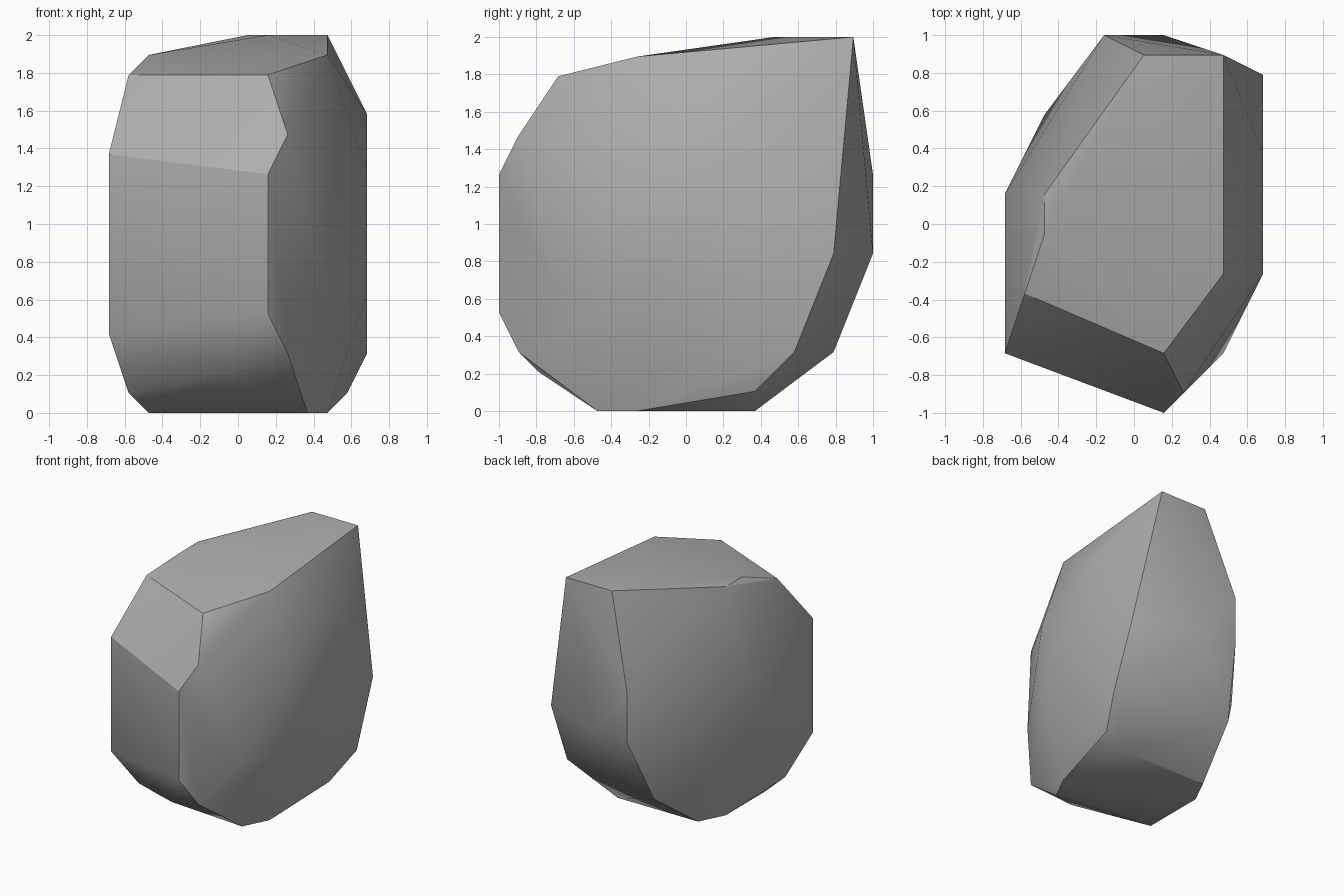
import bpy
import bmesh
import math

default_cube = bpy.data.objects.get("Cube")
if default_cube:
    bpy.data.objects.remove(default_cube, do_unlink=True)

# Corners of the boulder, counted in steps of a 19-step grid (x, y, z)
STEP = 2 / 19
crown = [(14, 18, 19), (10, 18, 19), (11, 14, 19), (14, 7, 18),
         (5, 9, 18), (5, 11, 18), (11, 3, 17), (4, 6, 17)]
front_face = [(12 - 1, 0, 12), (11, 0, 5), (12, 1, 14), (3, 3, 13),
              (3, 3, 4), (12, 1, 3), (9, 2, 2)]
broad_side = [(16, 13, 15), (16, 7, 12), (16, 7, 6), (14, 3, 6),
              (16, 17, 8), (16, 15, 3), (15, 13, 1)]
back_and_hollow_side = [(8, 19, 12), (8, 19, 8), (11, 19, 8), (7, 17, 3),
                        (3, 11, 11), (5, 15, 6)]
base = [(14, 7, 0), (13, 5, 0), (13, 13, 0), (6, 13, 0), (5, 11, 0),
        (5, 6, 0), (4, 5, 1)]


def grid_point(corner):
    x, y, z = corner
    return (x * STEP - 1, y * STEP - 1, z * STEP)


def flat_material(name, colour):
    material = bpy.data.materials.new(name)
    material.use_nodes = True
    rgba = (*colour, 1)
    material.diffuse_color = rgba
    material.node_tree.nodes["Principled BSDF"].inputs["Base Color"].default_value = rgba
    return material


# Boulder: a faceted shell wrapped around the corners
bm = bmesh.new()
for group in (crown, front_face, broad_side, back_and_hollow_side, base):
    for corner in group:
        bm.verts.new(grid_point(corner))
hull = bmesh.ops.convex_hull(bm, input=bm.verts[:])
loose = {v for v in hull["geom_interior"] + hull["geom_unused"]
         if isinstance(v, bmesh.types.BMVert)}
bmesh.ops.delete(bm, geom=list(loose), context="VERTS")
bmesh.ops.recalc_face_normals(bm, faces=bm.faces[:])

mesh = bpy.data.meshes.new("boulder")
bm.to_mesh(mesh)
bm.free()
boulder = bpy.data.objects.new("boulder", mesh)
bpy.context.collection.objects.link(boulder)
mesh.materials.append(flat_material("stone grey", (0.42, 0.42, 0.42)))

# Soft shading with crisp main ridges
bpy.ops.object.select_all(action="DESELECT")
boulder.select_set(True)
bpy.context.view_layer.objects.active = boulder
bpy.ops.object.shade_smooth_by_angle(angle=math.radians(30))
